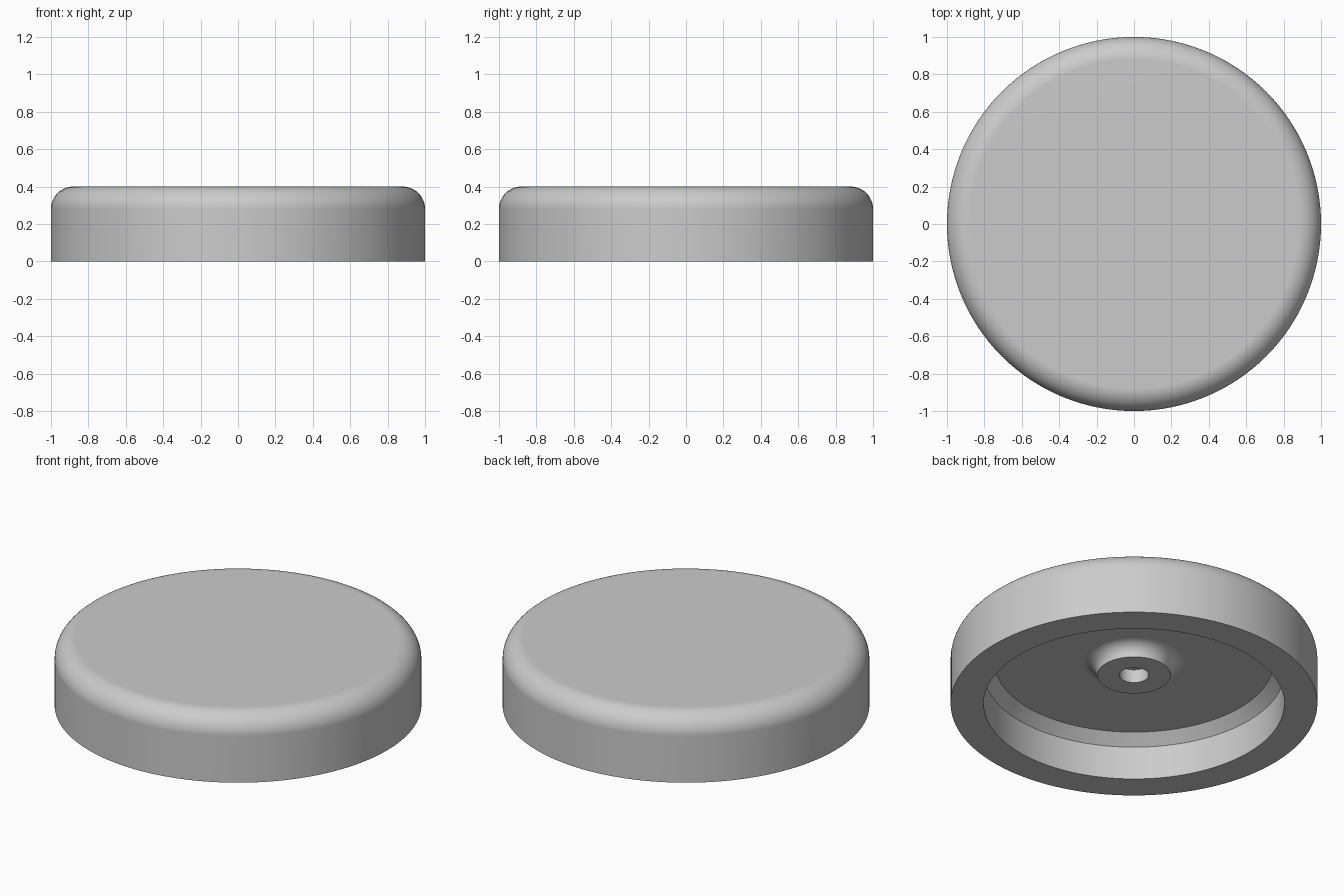
import bpy, bmesh
from math import sin, cos, pi, radians
from mathutils import Vector

cube = bpy.data.objects.get("Cube")
if cube:
    bpy.data.objects.remove(cube, do_unlink=True)

SEGMENTS = 128


def arc(cx, cz, radius, start, end, steps=12):
    """Points of a circular fillet in the radius/height plane."""
    angles = [radians(start + (end - start) * i / steps) for i in range(steps + 1)]
    return [(cx + radius * cos(a), cz + radius * sin(a)) for a in angles]


def lathe(name, profile, material):
    """Revolve a radius/height profile around the z axis."""
    bm = bmesh.new()
    verts = [bm.verts.new((r, 0, z)) for r, z in profile]
    edges = [bm.edges.new(pair) for pair in zip(verts, verts[1:])]
    bmesh.ops.spin(bm, geom=verts + edges, cent=Vector(), axis=(0, 0, 1),
                   angle=2 * pi, steps=SEGMENTS)
    bmesh.ops.remove_doubles(bm, verts=bm.verts, dist=0.0005)
    bmesh.ops.recalc_face_normals(bm, faces=bm.faces)
    mesh = bpy.data.meshes.new(name)
    bm.to_mesh(mesh)
    bm.free()
    mesh.materials.append(material)
    obj = bpy.data.objects.new(name, mesh)
    bpy.context.collection.objects.link(obj)
    return obj


# Plain grey material
grey = bpy.data.materials.new("light_grey")
grey.use_nodes = True
grey.diffuse_color = (0.6, 0.6, 0.6, 1)
grey.node_tree.nodes["Principled BSDF"].inputs["Base Color"].default_value = grey.diffuse_color

# Rounded cap: outer shell, chamfered recess, central boss with a blind hole
height, edge = 0.4, 0.12
ceiling, boss_z, fillet = 0.26, 0.18, 0.08
profile = [(0, height)]
profile += arc(1 - edge, height - edge, edge, 90, 0)      # rounded top edge
profile += [(1, 0), (0.82, 0), (0.82, 0.2), (0.76, ceiling)]  # rim and recess
profile += arc(0.28, boss_z, fillet, 90, 180)             # flared boss side
profile += [(0.08, boss_z), (0.08, ceiling), (0, ceiling)]    # blind hole
cap = lathe("round_cap", profile, grey)

# Smooth curves, crisp corners and evenly flat faces
bpy.ops.object.select_all(action="DESELECT")
cap.select_set(True)
bpy.context.view_layer.objects.active = cap
bpy.ops.object.shade_smooth_by_angle(angle=radians(30))
flat = cap.modifiers.new("flat_shading", "WEIGHTED_NORMAL")
flat.keep_sharp = True
